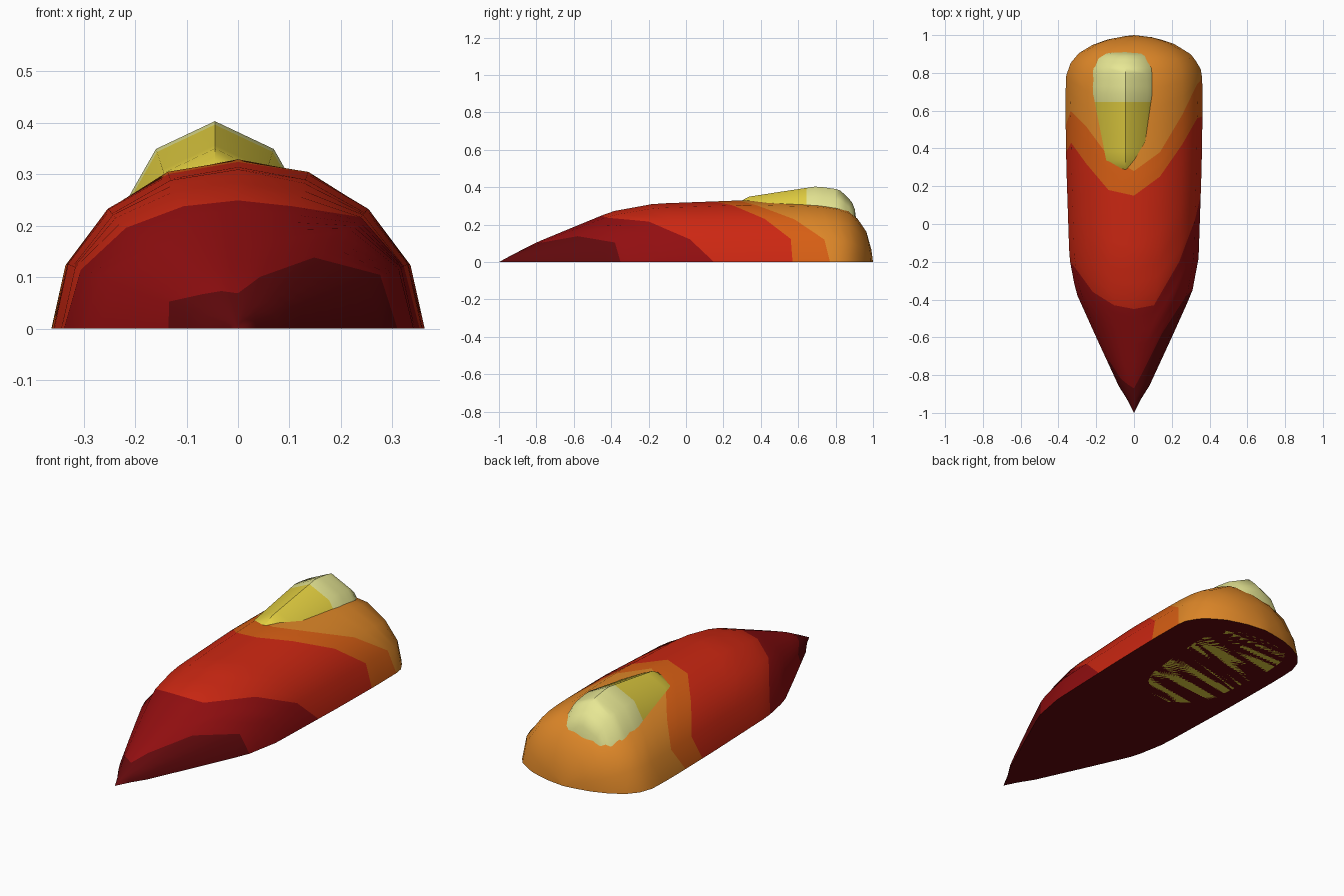
import bpy, bmesh, math

if "Cube" in bpy.data.objects:
    bpy.data.objects.remove(bpy.data.objects["Cube"])


def material(name, rgb):
    def lin(c):
        c /= 255
        return c / 12.92 if c < 0.04045 else ((c + 0.055) / 1.055) ** 2.4
    m = bpy.data.materials.new(name)
    m.diffuse_color = (*[lin(c) for c in rgb], 1)
    m.use_nodes = True
    m.node_tree.nodes["Principled BSDF"].inputs["Base Color"].default_value = m.diffuse_color
    return m


maroon = material("maroon", (98, 9, 12))
dark_red = material("dark red", (146, 14, 16))
red = material("red", (204, 39, 18))
burnt_orange = material("burnt orange", (216, 95, 20))
orange = material("orange", (222, 135, 40))
yellow = material("yellow", (228, 208, 65))
pale_yellow = material("pale yellow", (234, 234, 150))


def interp(table, y):
    """Piecewise linear lookup in a list of (y, value)."""
    for (a, va), (b, vb) in zip(table, table[1:]):
        if y <= b:
            return va + (vb - va) * max(0, y - a) / (b - a)
    return table[-1][1]


def half_loft(name, cx, width, height, lines, steps, mats, base_mat):
    """Loft a half-ellipse along y. lines: y of each colour border per column."""
    n = len(lines[0]) - 1
    bm = bmesh.new()
    rows, bands = [], []
    for band, (lo, hi) in enumerate(zip(lines, lines[1:])):
        last = band == len(lines) - 2
        for s in range(0 if band == 0 else 1, steps + 1):
            t = s / steps
            if last:
                t = 1 - (1 - t) ** 2      # tighter rows at the round end
            row = []
            for k in range(n + 1):
                y = lo[k] + (hi[k] - lo[k]) * t
                a = math.pi * k / n
                z = interp(height, y) * math.sin(a) if 0 < k < n else 0
                row.append(bm.verts.new((cx + interp(width, y) * math.cos(a), y, z)))
            rows.append(row)
            bands.append(band)
    for r0, r1, band in zip(rows, rows[1:], bands[1:]):
        for k in range(n):
            bm.faces.new((r0[k], r1[k], r1[k + 1], r0[k + 1])).material_index = band
        bm.faces.new((r0[n], r1[n], r1[0], r0[0])).material_index = base_mat
    bmesh.ops.remove_doubles(bm, verts=bm.verts, dist=0.0005)
    bmesh.ops.recalc_face_normals(bm, faces=bm.faces)
    me = bpy.data.meshes.new(name)
    bm.to_mesh(me)
    bm.free()
    for m in mats:
        me.materials.append(m)
    ob = bpy.data.objects.new(name, me)
    bpy.context.collection.objects.link(ob)
    bpy.ops.object.select_all(action='DESELECT')
    ob.select_set(True)
    bpy.context.view_layer.objects.active = ob
    bpy.ops.object.shade_smooth_by_angle(angle=math.radians(45))
    return ob


# Body: pointed front, rounded back, with swept colour bands
body_w = [(-1, 0), (-.93, .035), (-.86, .08), (-.6, .2), (-.36, .308), (-.18, .342),
          (.3, .358), (.6, .363), (.77, .361), (.83, .352), (.9, .3), (.96, .2),
          (.988, .1), (1, 0)]
body_h = [(-1, 0), (-.93, .038), (-.8, .105), (-.4, .27), (-.17, .312), (.3, .33),
          (.7, .32), (.8, .305), (.88, .28), (.96, .175), (.988, .09), (1, 0)]
borders = [
    [-1] * 9,
    [-.35, -.38, -.58, -.79, -.87, -.85, -.82, -.72, -.74],
    [.15, .02, -.2, -.43, -.45, -.43, -.36, -.24, -.2],
    [.57, .56, .42, .25, .15, .18, .32, .43, .38],
    [.77, .74, .58, .38, .28, .36, .52, .6, .52],
    [1] * 9,
]
half_loft("body", 0, body_w, body_h, borders, 9,
          [maroon, dark_red, red, burnt_orange, orange], 0)

# Drop: smaller teardrop rising through the top of the body
drop_h = [(.12, 0), (.2, .2), (.26, .3), (.32, .347), (.5, .375), (.7, .405),
          (.82, .388), (.88, .33), (.9, .3), (.912, .22), (.92, 0)]
drop_w = [(y, h * .568) for y, h in drop_h]
half_loft("drop", -.045, drop_w, drop_h, [[.12] * 7, [.645] * 7, [.92] * 7], 12,
          [yellow, pale_yellow], 0)
